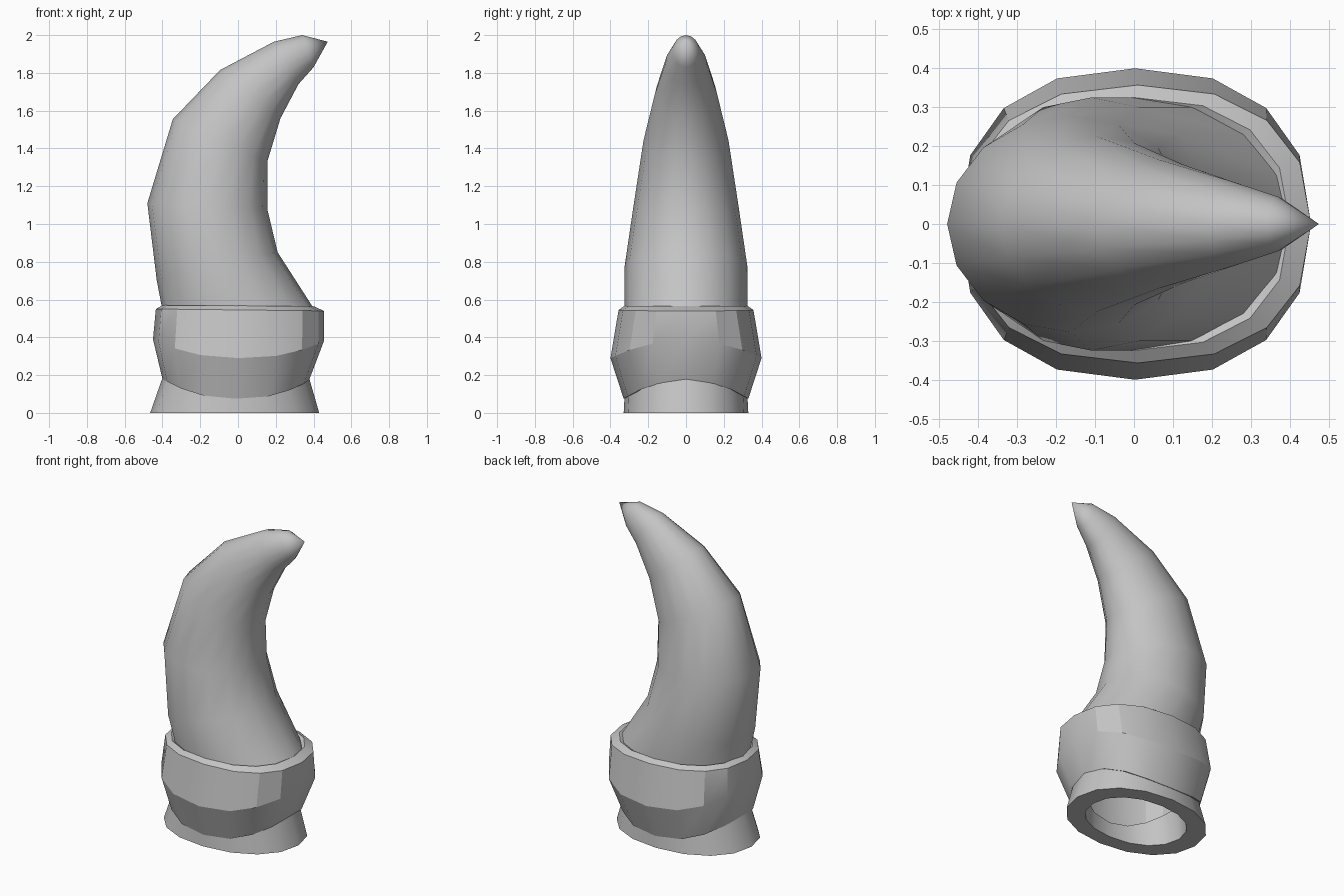
import bpy
import bmesh
from math import cos, sin, pi, radians, copysign

cube = bpy.data.objects.get("Cube")
if cube:
    bpy.data.objects.remove(cube, do_unlink=True)

# One grey material for every part
GREY = (0.55, 0.55, 0.55, 1)
grey = bpy.data.materials.new("plain grey")
grey.use_nodes = True
grey.diffuse_color = GREY
grey.node_tree.nodes["Principled BSDF"].inputs["Base Color"].default_value = GREY

SIDES = 16


def power(v, p):
    return copysign(abs(v) ** p, v) if abs(v) > 1e-6 else 0.0


def ring(bm, left, right, width, dip=0.0, square=1.0):
    """Oval ring between two outline points; dip lowers its front and back."""
    verts = []
    for i in range(SIDES):
        a = 2 * pi * i / SIDES
        c, s = power(cos(a), square), power(sin(a), square)
        t = (c + 1) / 2
        x = left[0] + (right[0] - left[0]) * t
        z = left[1] + (right[1] - left[1]) * t - dip * sin(a) ** 2
        verts.append(bm.verts.new((x, width * s, z)))
    return verts


def bridge(bm, low, high):
    for i in range(SIDES):
        j = (i + 1) % SIDES
        bm.faces.new((low[i], low[j], high[j], high[i]))


def loft(name, sections, square=1.0, tip=None, angle=35):
    """Skin the sections; join last to first, or close with a tip and a cap."""
    bm = bmesh.new()
    rings = [ring(bm, *s, square=square) for s in sections]
    for low, high in zip(rings, rings[1:]):
        bridge(bm, low, high)
    if tip:
        point = bm.verts.new(tip)
        for i in range(SIDES):
            bm.faces.new((rings[-1][i], rings[-1][(i + 1) % SIDES], point))
        bm.faces.new(rings[0][::-1])
    else:
        bridge(bm, rings[-1], rings[0])
    bmesh.ops.recalc_face_normals(bm, faces=bm.faces)
    mesh = bpy.data.meshes.new(name)
    bm.to_mesh(mesh)
    bm.free()
    mesh.materials.append(grey)
    obj = bpy.data.objects.new(name, mesh)
    bpy.context.collection.objects.link(obj)
    bpy.ops.object.select_all(action="DESELECT")
    obj.select_set(True)
    bpy.context.view_layer.objects.active = obj
    bpy.ops.object.shade_smooth_by_angle(angle=radians(angle))
    return obj


# Curved horn, with a shallow hollow inside its root
loft("horn", [
    ((-0.30, 0.75), (0.10, 0.75), 0.20),
    ((-0.34, 0.50), (0.33, 0.50), 0.26),
    ((-0.405, 0.52), (0.41, 0.54), 0.325),
    ((-0.405, 0.57), (0.39, 0.57), 0.325),
    ((-0.43, 0.70), (0.21, 0.85), 0.325),
    ((-0.48, 1.11), (0.155, 1.08), 0.278),
    ((-0.345, 1.555), (0.155, 1.33), 0.225),
    ((-0.095, 1.815), (0.225, 1.56), 0.165),
    ((0.19, 1.965), (0.32, 1.74), 0.108),
    ((0.34, 2.0), (0.40, 1.83), 0.07),
], tip=(0.475, 1.965, 0)[:1] + (0, 1.965), angle=60)

# Bulging collar with a bevelled top rim and a saddle-shaped lower edge
loft("collar", [
    ((-0.34, 0.19), (0.33, 0.19), 0.26, 0.10),
    ((-0.40, 0.18), (0.375, 0.17), 0.33, 0.10),
    ((-0.45, 0.39), (0.455, 0.38), 0.40, 0.095),
    ((-0.435, 0.55), (0.455, 0.54), 0.357),
    ((-0.40, 0.57), (0.40, 0.565), 0.325),
    ((-0.34, 0.53), (0.33, 0.53), 0.26),
], square=0.85, angle=25)

# Flared open foot ring
loft("base_ring", [
    ((-0.34, 0.0), (0.31, 0.0), 0.235),
    ((-0.465, 0.0), (0.43, 0.0), 0.33),
    ((-0.395, 0.20), (0.375, 0.19), 0.325, 0.10),
    ((-0.32, 0.20), (0.30, 0.19), 0.235, 0.10),
], square=0.93)
